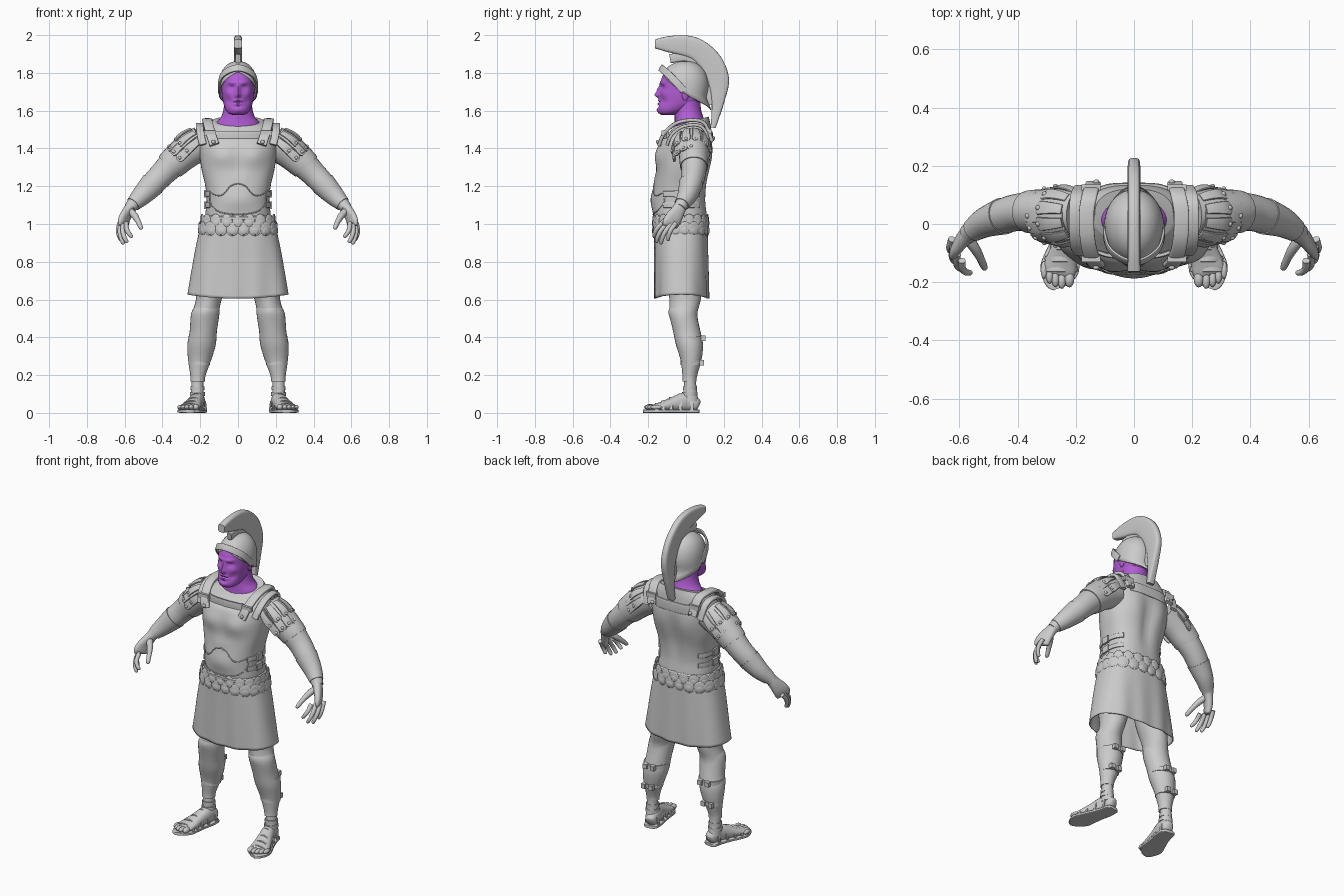
import bpy, bmesh
from math import sin, cos, pi, radians, exp
from mathutils import Vector as V, Matrix
from mathutils.bvhtree import BVHTree

skin = bpy.data.materials.new("purple_skin")
skin.diffuse_color = (0.45, 0.11, 0.67, 1)


def smooth_path(secs, sub):
    out = []
    for i in range(len(secs) - 1):
        p = [secs[max(0, min(len(secs) - 1, i + k))] for k in (-1, 0, 1, 2)]
        for s in range(sub):
            t = s / sub
            out.append([b + .5 * t * (c - a + t * (2*a - 5*b + 4*c - d + t * (3*(b - c) + d - a)))
                        for a, b, c, d in zip(*p)])
    return out + [list(secs[-1])]


def loft(bm, secs, seg=20, n=2, sub=4, ref=(0, 1, 0), flat=False, cap=True):
    """Skin superellipse rings (x, y, z, a, b) along a smoothed path."""
    path, rings = smooth_path(secs, sub), []
    for i, (x, y, z, a, b) in enumerate(path):
        t = V(path[min(i + 1, len(path) - 1)][:3]) - V(path[max(i - 1, 0)][:3])
        t = V((0, 0, 1)) if flat else t.normalized()
        u = V(ref).cross(t).normalized()
        w = t.cross(u)
        ring = []
        for k in range(seg):
            c, s = cos(2*pi*k/seg), sin(2*pi*k/seg)
            f = lambda q: (1 if q > 0 else -1) * abs(q) ** (2 / n)
            ring.append(bm.verts.new(V((x, y, z)) + u*max(a, .001)*f(c) + w*max(b, .001)*f(s)))
        rings.append(ring)
    for r, q in zip(rings, rings[1:]):
        for k in range(seg):
            j = (k + 1) % seg
            bm.faces.new((r[k], r[j], q[j], q[k]))
    if cap:
        bm.faces.new(rings[0])
        bm.faces.new(rings[-1])


def solid(bm, loc, size, quat=None, cube=False):
    m = Matrix.Translation(loc) @ (quat.to_matrix().to_4x4() if quat else Matrix()) @ Matrix.Diagonal((*size, 1))
    if cube:
        bmesh.ops.create_cube(bm, size=2, matrix=m)
    else:
        bmesh.ops.create_uvsphere(bm, u_segments=16, v_segments=10, radius=1, matrix=m)


def finish(name, bm, mirror=False, mat=None, bumps=(), thick=0):
    """Push soft bumps along y, then turn the bmesh into a shaded object."""
    for v in bm.verts:
        p = v.co.copy()
        for x, y, z, sx, sy, sz, d in bumps:
            for m in ((x, -x) if x else (x,)):
                v.co.y += d * exp(-((p.x-m)/sx)**2 - ((p.y-y)/sy)**2 - ((p.z-z)/sz)**2)
    bmesh.ops.recalc_face_normals(bm, faces=bm.faces)
    tree = BVHTree.FromBMesh(bm)
    me = bpy.data.meshes.new(name)
    bm.to_mesh(me)
    bm.free()
    ob = bpy.data.objects.new(name, me)
    bpy.context.collection.objects.link(ob)
    if mat:
        me.materials.append(mat)
    bpy.ops.object.select_all(action='DESELECT')
    ob.select_set(True)
    bpy.context.view_layer.objects.active = ob
    bpy.ops.object.shade_smooth_by_angle(angle=radians(40))
    if thick:
        ob.modifiers.new("thick", 'SOLIDIFY').thickness = thick
    if mirror:
        ob.modifiers.new("mirror", 'MIRROR').use_mirror_merge = False
    return tree


def part(name, secs, mirror=False, mat=None, bumps=(), **kw):
    bm = bmesh.new()
    loft(bm, secs, **kw)
    return finish(name, bm, mirror, mat, bumps)


def ring_sec(z, front, back, rx, x=0):
    return (x, (front + back) / 2, z, rx, (back - front) / 2)


# Head, neck and ears
part("neck", [ring_sec(*s) for s in ((1.49, -.065, .11, .125), (1.535, -.06, .108, .115), (1.57, -.06, .09, .088),
     (1.62, -.06, .078, .075), (1.7, -.06, .08, .074))], mat=skin, flat=True, seg=32)
part("head", [ring_sec(*s) for s in ((1.578, -.13, -.06, .03), (1.587, -.143, -.03, .052), (1.61, -.149, .02, .068),
     (1.65, -.143, .085, .08), (1.69, -.138, .1, .086), (1.74, -.134, .105, .088), (1.78, -.126, .105, .087),
     (1.82, -.1, .08, .068), (1.84, -.05, .04, .03))], mat=skin, flat=True, seg=72, sub=8, n=2.15, bumps=[
     (0, -.14, 1.682, .013, .05, .014, -.022), (0, -.14, 1.708, .011, .05, .026, -.017),
     (.03, -.13, 1.748, .026, .05, .01, -.008), (.034, -.125, 1.722, .017, .05, .012, .014),
     (.034, -.125, 1.721, .009, .05, .006, -.008), (.055, -.11, 1.69, .02, .05, .018, -.007),
     (.045, -.12, 1.65, .017, .05, .018, .008), (0, -.14, 1.654, .022, .05, .005, -.006),
     (0, -.14, 1.645, .026, .05, .003, .006), (0, -.14, 1.637, .02, .05, .005, -.006),
     (0, -.14, 1.622, .025, .05, .006, .006), (0, -.14, 1.602, .02, .05, .014, -.007)])
bm = bmesh.new()
solid(bm, (.085, -.004, 1.685), (.009, .018, .032))
finish("ears", bm, True, skin)

# Helmet bowl with arched face opening
bm = bmesh.new()
cols, rows, grid = 48, 14, []
for c in range(cols):
    th = 2 * pi * c / cols
    t = min(th, 2*pi - th) / pi
    edge = 1.805 - .105*(t/.45)**1.4 if t < .45 else 1.70 - .095*((t - .45)/.55)**.8
    col = []
    for r in range(rows):
        z = edge + (1.862 - edge) * sin(r/(rows-1)*pi/2)
        k = max(0, 1 - (max(0, z - 1.72)/.142)**2.3) ** (1/2.3) if r < rows - 1 else 0
        flare = .012 * max(0, (1.66 - z)/.05) - .012 * exp(-((z - 1.67)/.03)**2) * (t > .5)
        y = -cos(th) * k * (.138 if cos(th) > 0 else .12 + flare)
        col.append(bm.verts.new((sin(th)*k*.102, y, z)))
    grid.append(col)
for c in range(cols):
    a, b = grid[c], grid[(c+1) % cols]
    for r in range(rows - 1):
        bm.faces.new((a[r], b[r], b[r+1], a[r+1]))
bmesh.ops.remove_doubles(bm, verts=bm.verts, dist=1e-5)
finish("helmet_bowl", bm, thick=.005)
half = [(.1, -.012, 1.705), (.1, -.045, 1.742), (.084, -.088, 1.787), (.045, -.12, 1.815)]
brow = half + [(0, -.133, 1.826)] + [(-x, y, z) for x, y, z in half[::-1]]
part("helmet_brow_band", [(*p, .006, .019) for p in brow], n=4, ref=(0, .45, .9))

# Crest and its holder
pairs = [(-.178, 1.972, -.15, 1.935), (-.1, 1.994, -.085, 1.91), (0, 1.998, 0, 1.888), (.085, 1.972, .055, 1.86),
         (.162, 1.905, .105, 1.795), (.212, 1.80, .13, 1.72), (.2, 1.68, .14, 1.64),
         (.175, 1.58, .137, 1.56), (.155, 1.505, .13, 1.515)]
part("helmet_crest", [(0, (a+c)/2, (b+d)/2, ((a-c)**2 + (b-d)**2)**.5/2, .022) for a, b, c, d in pairs],
     n=4, ref=(1, 0, 0), sub=6)
part("crest_holder", [(0, y, z, .024, .014) for y, z in
     ((-.085, 1.875), (0, 1.885), (.055, 1.855), (.105, 1.79), (.125, 1.7), (.125, 1.63))], n=4, ref=(1, 0, 0))

# Muscled cuirass, collar rising toward the back
bm = bmesh.new()
loft(bm, [ring_sec(*s) for s in ((1.02, -.17, .115, .175), (1.06, -.172, .11, .172),
     (1.12, -.172, .105, .166), (1.2, -.168, .11, .173), (1.3, -.155, .125, .195), (1.4, -.145, .135, .205),
     (1.45, -.128, .135, .198), (1.5, -.09, .13, .172), (1.535, -.06, .12, .135))], flat=True, seg=64, sub=6, n=2.5)
for v in bm.verts:
    v.co.z += max(0, v.co.z - 1.44) / .095 * v.co.y * .28
torso = finish("cuirass", bm,
     bumps=[(.085, -.14, 1.36, .07, .09, .055, -.02), (0, -.15, 1.33, .014, .09, .09, .006),
            (0, -.16, 1.13, .09, .08, .06, -.016), (.03, -.16, 1.24, .024, .08, .025, -.004),
            (.09, .13, 1.36, .06, .08, .08, .012), (0, .12, 1.25, .035, .08, .13, -.016)])


def front(x, z, d=-1):
    return torso.ray_cast(V((x, d, z)), V((0, -d, 0)))[0]


part("cuirass_rim", [ring_sec(z, -.172-o, .112+o, .174+o) for z, o in
     ((1.018, .0), (1.025, .006), (1.037, .006), (1.045, -.003))], flat=True, seg=64, sub=1, n=2.6)
bm = bmesh.new()
for line in ([(0, 1.215), (.04, 1.2), (.075, 1.16), (.11, 1.15), (.15, 1.17)],
             [(.15, 1.17), (.145, 1.11), (.11, 1.07), (.06, 1.055), (0, 1.05)]):
    loft(bm, [(*front(x, z), .003, .004) for x, z in line], seg=8, ref=(.1, 1, .05))
finish("belly_trim", bm, True)
for nm, d in (("chest_collar_plate", -1), ("back_collar_plate", 1)):
    part(nm, [(*front(x, 1.46, d), .03, .008) for x in (-.125, -.08, 0, .08, .125)], n=5, ref=(0, 1, 0))

# Shoulder straps with buckles and rivets
bm = bmesh.new()
loft(bm, [(x, y, z, .010, .026) for x, y, z in ((.125, -.142, 1.42), (.145, -.115, 1.48), (.16, -.05, 1.535),
     (.163, .04, 1.55), (.152, .1, 1.53), (.14, .138, 1.44))], n=5, ref=(1, 0, 0))
loft(bm, [(x, y, z, .009, .02) for x, y, z in ((.185, -.1, 1.42), (.198, -.078, 1.47), (.203, -.025, 1.512),
     (.203, .05, 1.525), (.198, .098, 1.5), (.185, .125, 1.42))], n=5, ref=(1, 0, 0))
for y, z in ((-.12, 1.48), (.126, 1.49)):
    solid(bm, (.148, y, z), (.032, .01, .014), cube=True)
for y, z in ((-.15, 1.435), (.145, 1.455)):
    solid(bm, (.13, y, z), (.011, .008, .011))
finish("shoulder_straps", bm, True)

# Side straps joining front and back plates
bm = bmesh.new()
for z in (1.1, 1.16):
    pts = []
    for y in (-.12, -.08, -.02, .03, .07):
        h = torso.ray_cast(V((1, y, z)), V((-1, 0, 0)))[0]
        pts.append((h.x + .003, y, z, .014, .005))
    loft(bm, pts, n=5, ref=(1, 0, 0))
    solid(bm, (pts[2][0] + .003, -.04, z), (.007, .024, .02), cube=True)
finish("side_straps", bm, True)

# Arms: bare arm, sleeve, forearm guard
arm = [(.19, .035, 1.43, .085, .078), (.27, .04, 1.385, .083, .074), (.34, .042, 1.325, .076, .07),
       (.40, .04, 1.265, .067, .064), (.45, .027, 1.213, .063, .06), (.51, .006, 1.15, .05, .048),
       (.555, -.022, 1.105, .036, .036), (.572, -.034, 1.085, .031, .034)]
part("arms", arm, True, seg=28)
part("sleeves", [(x, y, z, a+.006, b+.006) for x, y, z, a, b in arm[:3]] + [(.362, .042, 1.303, .078, .073)],
     True, seg=28)
part("forearm_guards", [(x, y, z, a+.004, b+.004) for x, y, z, a, b in arm[4:7]], True, seg=28)

# Layered shoulder tabs fanned round the upper arm
bm = bmesh.new()
d, up = V((.73, 0, -.68)), V((.68, 0, .73))
for count, length, lift in ((7, .165, 0), (6, .105, .009)):
    for i in range(count):
        f = radians(-78 + 156 * i / (count - 1))
        rad = up * cos(f) + V((0, 1, 0)) * sin(f)
        pts = []
        for s, w in ((0, .017), (.3, .02), (.65, .023), (.9, .024), (1, .014)):
            out = up * cos(f) * .088 + V((0, 1, 0)) * sin(f) * .076 + rad * (lift + .018*sin(s*2.4))
            pts.append((*(V((.185, .028, 1.435)) + d*length*s + out), w, .005))
        loft(bm, pts, seg=12, n=3.5, sub=3, ref=rad)
        solid(bm, V(pts[3][:3]) + rad*.003, (.009, .009, .009))
finish("shoulder_tabs", bm, True)

# Hands, fingers curling forward
bm = bmesh.new()
loft(bm, [(.56, -.026, 1.10, .028, .032), (.58, -.042, 1.07, .025, .037), (.6, -.066, 1.03, .022, .046),
          (.609, -.085, .998, .017, .046), (.61, -.09, .985, .006, .035)], n=2.4, ref=(-.45, .9, 0))
for b, t in (((.592, -.126, 1.005), (.562, -.168, .932)), ((.608, -.103, 1.0), (.588, -.156, .905)),
             ((.62, -.078, 1.0), (.607, -.132, .898)), ((.626, -.052, 1.005), (.62, -.095, .915))):
    b, t = V(b), V(t)
    m, k = b.lerp(t, .4) + V((.01, -.01, 0)), b.lerp(t, .75) + V((.008, -.008, 0))
    loft(bm, [(*b, .013, .013), (*m, .0125, .0125), (*k, .0115, .0115), (*t, .009, .009),
              (*(t + (t - k)*.2), .002, .002)], seg=10)
loft(bm, [(.572, -.05, 1.07, .018, .02), (.548, -.082, 1.045, .018, .018), (.528, -.118, 1.012, .014, .014),
          (.514, -.15, .98, .011, .011), (.511, -.156, .972, .002, .002)], seg=12)
finish("hands", bm, True)

# Skirt with soft folds and scalloped fringe
bm = bmesh.new()
loft(bm, [ring_sec(*s) for s in ((1.045, -.17, .112, .176), (1.0, -.17, .114, .196), (.85, -.168, .116, .228),
     (.7, -.167, .119, .253), (.605, -.166, .12, .268))], flat=True, seg=96, n=2.5, cap=False)
for v in bm.verts:
    k = (1.05 - v.co.z) / .45
    v.co.y += .004 * k * sin(v.co.x * 48)
    v.co.z += k * .3 * v.co.x ** 2
skirt = finish("skirt", bm, thick=.005)
bm = bmesh.new()
for row, z, size in ((0, 1.015, .03), (.5, .975, .034)):
    for i in range(20):
        a = 2 * pi * (i + row) / 20
        o = V((cos(a) * .6, sin(a) * .45, z))
        p, nrm, _, _ = skirt.ray_cast(o + V((0, -.03, 0)), V((-o.x, -o.y, 0)).normalized())
        nrm = V((nrm.x, nrm.y, 0))
        q = nrm.to_track_quat('Y', 'Z')
        solid(bm, p + nrm*.002, (size, .006, .038), q)
        solid(bm, p + nrm*.005 - V((0, 0, .01)), (size*.65, .005, .02), q)
finish("scalloped_fringe", bm)

# Legs, greaves and calf straps
leg = [(.1, -.02, .95, .09, .1), (.135, -.01, .72, .085, .098), (.155, -.004, .6, .068, .082),
       (.174, -.01, .52, .071, .07), (.184, .008, .43, .068, .069), (.193, .022, .36, .071, .068),
       (.203, .03, .28, .057, .052), (.212, .024, .2, .037, .036), (.215, .022, .15, .032, .032),
       (.215, .022, .06, .036, .044)]
part("legs", leg, True, flat=True, seg=28, bumps=[(.165, -.08, .55, .035, .05, .04, -.006)])
part("greaves", [(.165, -.009, .56, .067, .073)] + [(x, y - .004, z, a + .004, b + .003) for x, y, z, a, b in leg[3:8]]
     + [(.214, .018, .165, .038, .037)], True, flat=True, seg=28, bumps=[(.168, -.08, .54, .03, .05, .035, -.006)])
bm = bmesh.new()
for x, y, z, r in ((.188, .018, .395, .074), (.205, .028, .265, .056)):
    loft(bm, [(x, y, z - .012, r, r), (x, y, z + .012, r, r)], flat=True, sub=1)
    for s in (-.025, .025):
        solid(bm, (x + s, y + r, z), (.013, .012, .014), cube=True)
finish("calf_straps", bm, True)

# Feet, toes, soles and sandal straps
foot = [(.204, .068, .04, .016, .022), (.206, .054, .045, .032, .036), (.213, .0, .058, .038, .05),
        (.23, -.06, .048, .043, .04), (.247, -.12, .036, .053, .026), (.257, -.16, .03, .056, .018),
        (.261, -.175, .026, .048, .01)]
bm = bmesh.new()
loft(bm, foot, ref=(0, 0, 1), n=2.3)
for x, y, r in ((.222, -.188, .017), (.248, -.193, .014), (.27, -.187, .0135), (.29, -.175, .013), (.309, -.158, .012)):
    solid(bm, (x, y, .03), (r, .03, r))
finish("feet", bm, True)
part("sandal_soles", [(x, y, .009, a + .01, .009) for x, y, z, a, b in foot[:6]] +
     [(.26, -.2, .009, .048, .009), (.255, -.22, .009, .024, .009)], True, ref=(0, 0, 1), n=5)
bm = bmesh.new()
for x, y, a, h in ((.21, .03, .042, .1), (.222, -.03, .043, .1), (.236, -.08, .049, .08), (.248, -.12, .056, .063),
                   (.256, -.155, .06, .049)):
    loft(bm, [(x + a*cos(k*pi/8), y, .01 + (h-.01)*sin(k*pi/8), .004, .01) for k in range(9)], seg=8, n=4, sub=2)
for z, r in ((.13, .037), (.1, .04)):
    loft(bm, [(.215, .02, z - .01, r, r), (.215, .02, z + .01, r, r)], flat=True, sub=1)
finish("sandal_straps", bm, True)
